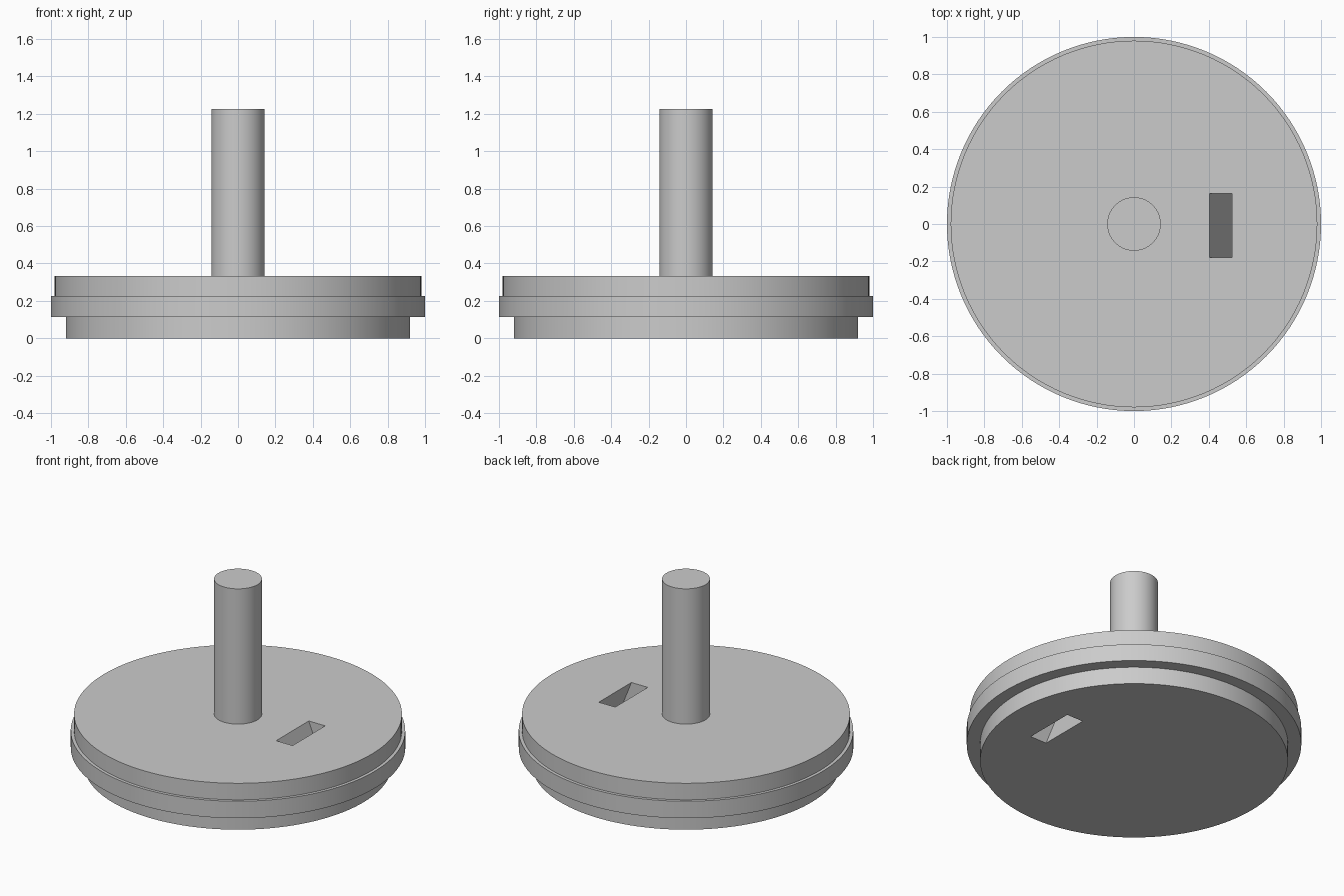
import bpy, bmesh, math

if "Cube" in bpy.data.objects:
    bpy.data.objects.remove(bpy.data.objects["Cube"])

SEGMENTS = 128


def make_object(name, bm):
    bmesh.ops.recalc_face_normals(bm, faces=bm.faces)
    mesh = bpy.data.meshes.new(name)
    bm.to_mesh(mesh)
    bm.free()
    obj = bpy.data.objects.new(name, mesh)
    bpy.context.collection.objects.link(obj)
    return obj


def lathe(name, profile):
    """Closed solid from (radius, height) pairs, bottom to top."""
    bm = bmesh.new()
    rings = []
    for r, z in profile:
        angles = [2 * math.pi * i / SEGMENTS for i in range(SEGMENTS)]
        rings.append([bm.verts.new((r * math.cos(a), r * math.sin(a), z)) for a in angles])
    for low, high in zip(rings, rings[1:]):
        for i in range(SEGMENTS):
            j = (i + 1) % SEGMENTS
            bm.faces.new((low[i], low[j], high[j], high[i]))
    bm.faces.new(rings[0][::-1])
    bm.faces.new(rings[-1])
    return make_object(name, bm)


# Stepped disc with central shaft
wheel = lathe("stepped_disc_and_shaft", [
    (0.92, 0.0), (0.92, 0.113),
    (1.0, 0.113), (1.0, 0.225),
    (0.98, 0.225), (0.98, 0.334),
    (0.143, 0.334), (0.143, 1.226)])

# Slanted rectangular slot: leans outward towards +x on its way down
TOP, SLOPE = 0.334, 0.40
bm = bmesh.new()
bmesh.ops.create_cube(bm, size=1.0)
for v in bm.verts:
    z = TOP / 2 + v.co.z * 0.6
    v.co = (0.463 + v.co.x * 0.12 + (TOP - z) * SLOPE, -0.008 + v.co.y * 0.34, z)
cutter = make_object("slot_cutter", bm)
cutter.hide_render = True

slot = wheel.modifiers.new("slot", 'BOOLEAN')
slot.operation = 'DIFFERENCE'
slot.solver = 'EXACT'
slot.object = cutter

# Apply the cut, drop the helper, smooth the round sides
bpy.context.view_layer.objects.active = wheel
wheel.select_set(True)
bpy.ops.object.modifier_apply(modifier=slot.name)
bpy.data.objects.remove(cutter, do_unlink=True)
bpy.ops.object.shade_smooth_by_angle(angle=math.radians(20))
